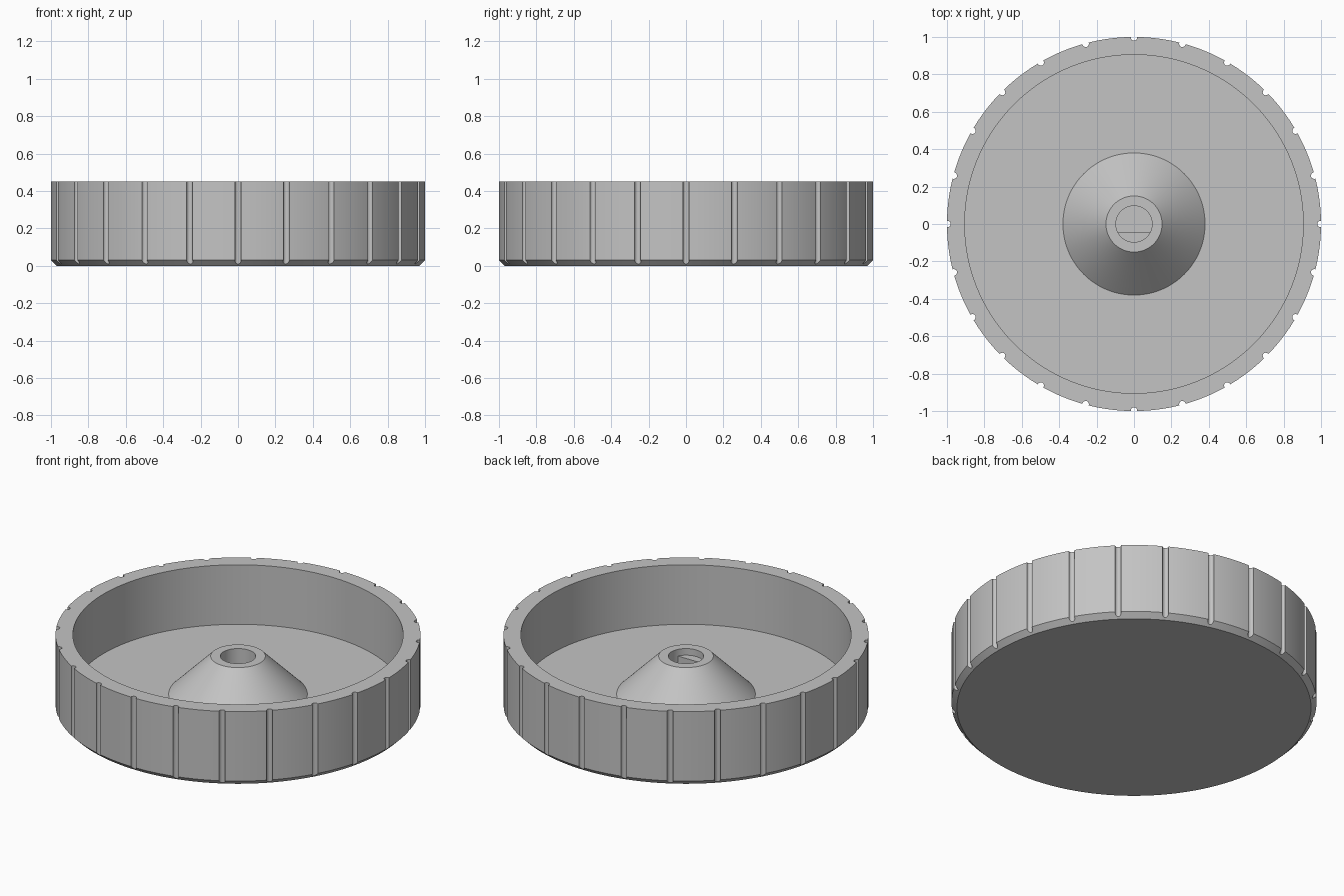
import bpy, bmesh, math
from mathutils import Matrix

old = bpy.data.objects.get("Cube")
if old:
    bpy.data.objects.remove(old, do_unlink=True)

GROOVES = 24
BORE_R, FLAT_Y, BORE_FLOOR, LEDGE_Z = 0.097, -0.045, 0.09, 0.28

grey = bpy.data.materials.new("plain grey")
grey.use_nodes = True
grey.diffuse_color = (0.55, 0.55, 0.55, 1)
grey.node_tree.nodes["Principled BSDF"].inputs["Base Color"].default_value = grey.diffuse_color


def make_object(name, bm):
    bmesh.ops.recalc_face_normals(bm, faces=bm.faces)
    mesh = bpy.data.meshes.new(name)
    bm.to_mesh(mesh)
    bm.free()
    mesh.materials.append(grey)
    obj = bpy.data.objects.new(name, mesh)
    bpy.context.collection.objects.link(obj)
    return obj


def revolve(name, profile, steps):
    bm = bmesh.new()
    verts = [bm.verts.new((r, 0, z)) for r, z in profile]
    edges = [bm.edges.new(pair) for pair in zip(verts, verts[1:])]
    bmesh.ops.spin(bm, geom=verts + edges, cent=(0, 0, 0), axis=(0, 0, 1),
                   angle=math.tau, steps=steps, use_duplicate=False)
    bmesh.ops.remove_doubles(bm, verts=bm.verts, dist=1e-5)
    return make_object(name, bm)


# Dish with chamfered foot, rim, floor, central cone and blind bore
knob = revolve("knob_body", [
    (0, 0), (0.97, 0), (1, 0.03), (1, 0.45), (0.905, 0.45), (0.905, 0.09),
    (0.38, 0.09), (0.15, 0.32), (BORE_R, 0.32), (BORE_R, BORE_FLOOR),
    (0, BORE_FLOOR)], 192)

# Grip grooves around the outside
bm = bmesh.new()
for i in range(GROOVES):
    turn = Matrix.Rotation(math.tau * i / GROOVES, 4, 'Z')
    bmesh.ops.create_cone(bm, cap_ends=True, segments=16, radius1=0.017,
                          radius2=0.017, depth=1,
                          matrix=turn @ Matrix.Translation((0.997, 0, 0.3)))
cutter = make_object("groove_cutter", bm)
cutter.hide_render = True
cut = knob.modifiers.new("grooves", 'BOOLEAN')
cut.operation = 'DIFFERENCE'
cut.solver = 'EXACT'
cut.object = cutter
bpy.context.view_layer.objects.active = knob
bpy.ops.object.modifier_apply(modifier=cut.name)
bpy.data.objects.remove(cutter, do_unlink=True)

# Flat side of the D-shaped shaft hole, set a little below the cone top
bm = bmesh.new()
start = math.asin(FLAT_Y / BORE_R)
span = math.pi + 2 * start
outline = []
for i in range(25):
    a = start - span * i / 24
    outline.append(bm.verts.new((BORE_R * math.cos(a), BORE_R * math.sin(a), BORE_FLOOR)))
base = bm.faces.new(outline)
top = bmesh.ops.extrude_face_region(bm, geom=[base])["geom"]
bmesh.ops.translate(bm, vec=(0, 0, LEDGE_Z - BORE_FLOOR),
                    verts=[v for v in top if isinstance(v, bmesh.types.BMVert)])
flat = make_object("shaft_flat", bm)

# Smooth round walls, crisp edges
bpy.ops.object.select_all(action='DESELECT')
for obj in (knob, flat):
    obj.select_set(True)
bpy.context.view_layer.objects.active = knob
bpy.ops.object.shade_smooth_by_angle(angle=math.radians(30))
